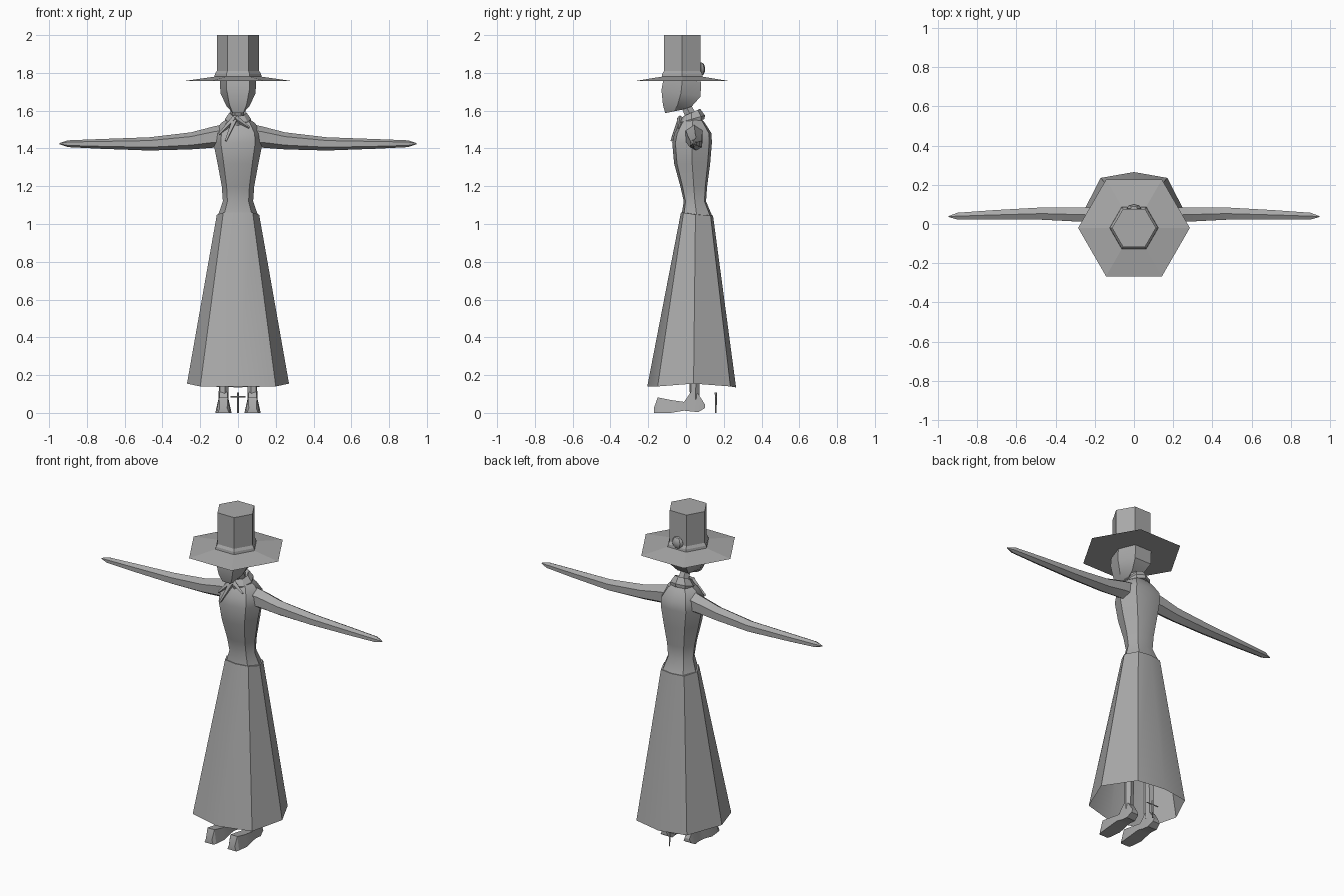
import bpy, bmesh, math
from mathutils import Vector

if "Cube" in bpy.data.objects:
    bpy.data.objects.remove(bpy.data.objects["Cube"])

grey = bpy.data.materials.new("plain_grey")
grey.diffuse_color = (0.4, 0.4, 0.4, 1)
grey.use_nodes = True
grey.node_tree.nodes["Principled BSDF"].inputs["Base Color"].default_value = grey.diffuse_color


def finish(name, bm, smooth=30):
    bmesh.ops.recalc_face_normals(bm, faces=bm.faces)
    me = bpy.data.meshes.new(name)
    bm.to_mesh(me)
    bm.free()
    me.materials.append(grey)
    ob = bpy.data.objects.new(name, me)
    bpy.context.collection.objects.link(ob)
    bpy.ops.object.select_all(action='DESELECT')
    bpy.context.view_layer.objects.active = ob
    ob.select_set(True)
    if smooth:
        bpy.ops.object.shade_smooth_by_angle(angle=math.radians(smooth))
    return ob


def loft(name, rings, start=True, end=True, smooth=30):
    """Skin a list of equal-length point rings."""
    bm = bmesh.new()
    vs = [[bm.verts.new(p) for p in r] for r in rings]
    n = len(rings[0])
    for a, b in zip(vs, vs[1:]):
        for i in range(n):
            j = (i + 1) % n
            bm.faces.new((a[i], a[j], b[j], b[i]))
    if start:
        bm.faces.new(vs[0])
    if end:
        bm.faces.new(vs[-1])
    return finish(name, bm, smooth)


def mirrored(half):
    """Complete a ring whose first and last points lie on x = 0."""
    return half + [(-x, y, z) for x, y, z in half[-2:0:-1]]


def body_ring(z, yf, yb, w):
    d = yb - yf
    return mirrored([(0, yf, z), (w * .7, yf + d * .08, z), (w, yf + d * .5, z),
                     (w * .65, yb - d * .07, z), (0, yb, z)])


def hexagon(r, z, cy=-0.02):
    return [(r * math.cos(i * math.pi / 3), cy + r * math.sin(i * math.pi / 3), z)
            for i in range(6)]


def tube(name, a, b, ra, rb, n=6):
    a, b = Vector(a), Vector(b)
    q = (b - a).to_track_quat('Z', 'Y')
    circle = [Vector((math.cos(t * math.tau / n), math.sin(t * math.tau / n), 0))
              for t in range(n)]
    return loft(name, [[a + q @ (c * ra) for c in circle], [b + q @ (c * rb) for c in circle]])


# Hat: wide brim, flared band, straight crown, round ornament at the back
loft("hat_brim", [hexagon(.1, 1.757), hexagon(.285, 1.757), hexagon(.125, 1.78)], smooth=0)
loft("hat_band", [hexagon(.125, 1.777), hexagon(.122, 1.795), hexagon(.112, 1.81)], smooth=0)
loft("hat_crown", [hexagon(.112, 1.775), hexagon(.112, 2.0)], smooth=0)
bm = bmesh.new()
bmesh.ops.create_uvsphere(bm, u_segments=8, v_segments=6, radius=.036)
for v in bm.verts:
    v.co = (v.co.x, v.co.y * .6 + .08, v.co.z + 1.82)
finish("hat_ornament", bm)

# Head: flat face tapering to a forward chin
def head_ring(yf, zf, yb, zb, wf, w):
    ym, zm = (yf + yb) / 2, (zf + zb) / 2
    return [(-wf, yf, zf), (wf, yf, zf), (w, ym, zm), (w * .6, yb, zb),
            (-w * .6, yb, zb), (-w, ym, zm)]

loft("head", [head_ring(-.11, 1.587, -.02, 1.605, .028, .036),
              head_ring(-.122, 1.63, .03, 1.622, .045, .062),
              head_ring(-.13, 1.71, .077, 1.675, .06, .093),
              head_ring(-.12, 1.762, .08, 1.755, .062, .096)])
tube("neck", (0, .045, 1.53), (0, -.015, 1.66), .036, .028)

# Torso from shoulders down to hips
loft("torso", [body_ring(*r) for r in (
    (1.04, -.025, .14, .108), (1.12, -.012, .106, .08), (1.2, -.03, .112, .086),
    (1.32, -.063, .128, .108), (1.43, -.073, .137, .13), (1.48, -.062, .135, .125),
    (1.535, -.03, .10, .09), (1.565, 0, .075, .045))])

# Long flared skirt, open at the hem
hem = mirrored([(0, -.205, .14), (.2, -.15, .14), (.27, .04, .155),
                (.17, .235, .14), (0, .265, .135)])
waist = mirrored([(0, -.027, 1.06), (.078, -.013, 1.06), (.112, .05, 1.05),
                  (.078, .13, 1.045), (0, .143, 1.045)])
loft("skirt", [hem, waist], start=False, end=True)

# Arms stretched sideways, tapering to points
arm = ((.07, .04, 1.465, .055, .065), (.13, .045, 1.46, .05, .056),
       (.25, .047, 1.44, .042, .045), (.47, .053, 1.424, .036, .035),
       (.72, .046, 1.424, .028, .026), (.9, .04, 1.425, .02, .018),
       (.945, .038, 1.425, .003, .003))
for side, s in (("left", 1), ("right", -1)):
    loft(side + "_arm", [[(s * x, y + ry * math.cos(i * math.pi / 3 + .52),
                           z + rz * math.sin(i * math.pi / 3 + .52)) for i in range(6)]
                         for x, y, z, ry, rz in arm])

# Legs and shoes: (y, sole z, top z, half width) from toe to heel
shoe = ((-.17, 0, .025, .03), (-.15, 0, .082, .036), (-.08, 0, .068, .043),
        (-.01, .012, .058, .038), (.025, .008, .11, .03), (.065, .004, .1, .03),
        (.1, .025, .045, .024))
for side, s in (("left", 1), ("right", -1)):
    cx = s * .077
    loft(side + "_shoe", [[(cx - w, y, a), (cx + w, y, a), (cx + w * .65, y, b),
                           (cx - w * .65, y, b)] for y, a, b, w in shoe], smooth=20)
    tube(side + "_leg", (cx, .045, .07), (s * .06, .05, 1.0), .026, .036)

# Scarf: slanted wrap around the neck with loose ends at the front
def wrap(r, z):
    return [(r * math.cos(i * math.pi / 4), .03 + r * math.sin(i * math.pi / 4),
             z + .02 * math.sin(i * math.pi / 4)) for i in range(8)]

loft("scarf", [wrap(.068, 1.535), wrap(.07, 1.555), wrap(.045, 1.59), wrap(.036, 1.575)])
for name, tip in (("scarf_end_long", (-.1, -.045, 1.475)),
                  ("scarf_end_short", (-.065, -.078, 1.44)),
                  ("scarf_end_side", (.06, -.04, 1.51))):
    tube(name, (-.015, -.03, 1.56), tip, .018, .006, 4)

# Small pin with a crossbar behind the feet
tube("pin_shaft", (0, .158, 0), (0, .158, .108), .004, .006, 4)
tube("pin_crossbar", (-.04, .158, .085), (.04, .158, .085), .004, .004, 4)
